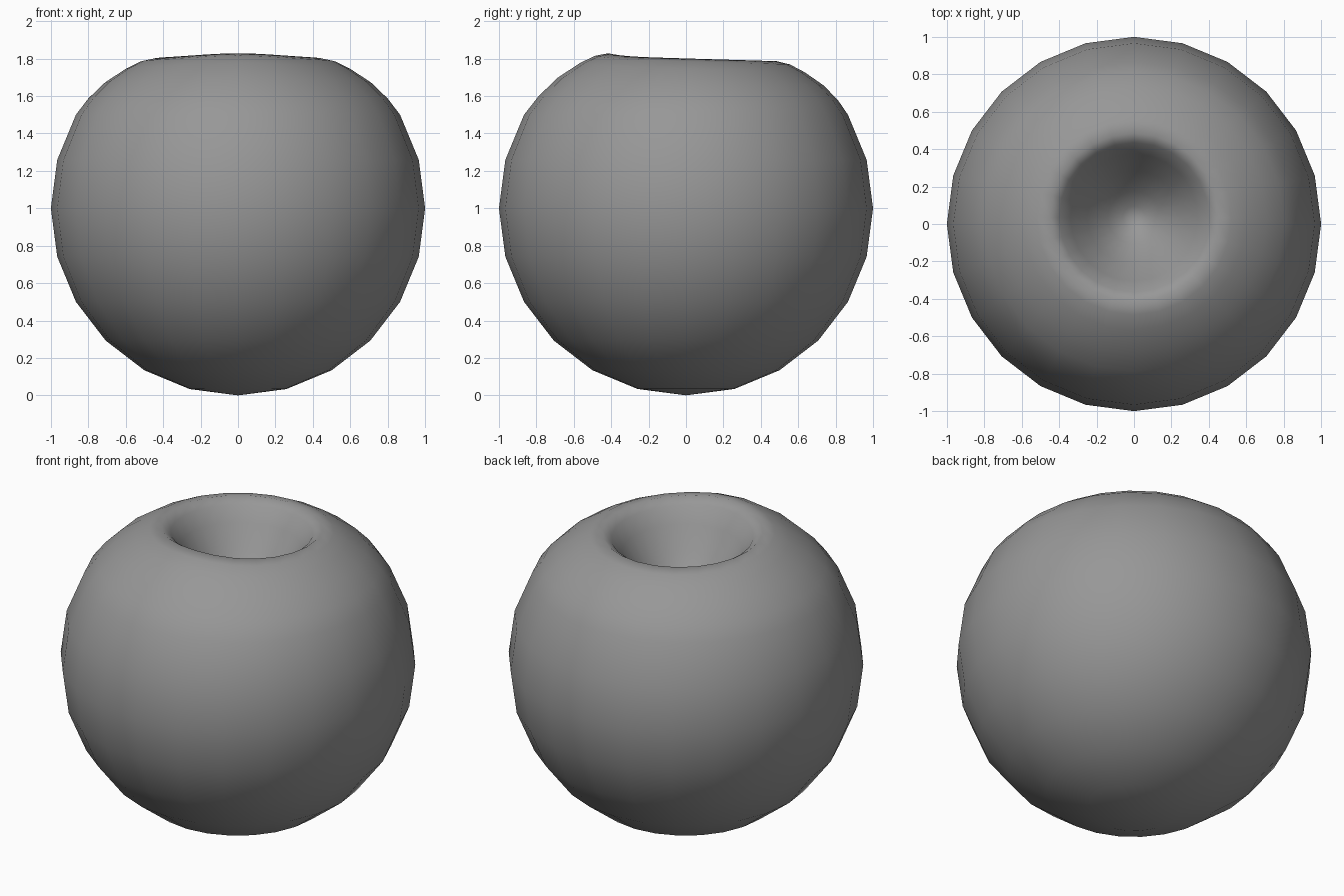
import bpy, bmesh, math

if "Cube" in bpy.data.objects:
    bpy.data.objects.remove(bpy.data.objects["Cube"])

SEGMENTS = 24

# Profile (radius, height): round body, soft rim, then the hollow
profile = [(math.sin(math.radians(a)), 1 - math.cos(math.radians(a)))
           for a in range(15, 121, 15)]
profile += [(0.80, 1.59), (0.71, 1.68), (0.60, 1.755), (0.52, 1.795), (0.45, 1.81),
            (0.40, 1.775), (0.34, 1.69), (0.25, 1.555), (0.14, 1.42), (0.06, 1.36)]


def place(r, z, angle):
    """Revolve a profile point; the rim leans, peaks at the front and sits to the back."""
    w = min(1, max(0, (z - 1.5) / 0.25)) if r > 0.45 else 1
    if z < 1.3:
        w = 0
    x, y = r * math.cos(angle), r * math.sin(angle)
    peak = 0.015 * max(0, -math.sin(angle)) ** 6 * (r > 0.35)
    return (x, y + 0.035 * w, z + w * (peak - 0.01 - 0.03 * y))


bm = bmesh.new()
rings = [[bm.verts.new(place(r, z, 2 * math.pi * i / SEGMENTS)) for i in range(SEGMENTS)]
         for r, z in profile]
for low, high in zip(rings, rings[1:]):
    for i in range(SEGMENTS):
        j = (i + 1) % SEGMENTS
        bm.faces.new((low[i], low[j], high[j], high[i]))

# Close the base and the bottom of the hollow
base = bm.verts.new((0, 0, 0))
pit = bm.verts.new((0, 0.035, 1.33))
for i in range(SEGMENTS):
    j = (i + 1) % SEGMENTS
    bm.faces.new((base, rings[0][j], rings[0][i]))
    bm.faces.new((pit, rings[-1][i], rings[-1][j]))
bmesh.ops.recalc_face_normals(bm, faces=bm.faces)
for f in bm.faces:
    f.smooth = True

mesh = bpy.data.meshes.new("hollowed_ball")
bm.to_mesh(mesh)
bm.free()
ball = bpy.data.objects.new("hollowed_ball", mesh)
bpy.context.collection.objects.link(ball)

# Dark grey surface
grey = bpy.data.materials.new("dark_grey")
grey.diffuse_color = (0.31, 0.31, 0.31, 1)
grey.use_nodes = True
grey.node_tree.nodes["Principled BSDF"].inputs["Base Color"].default_value = grey.diffuse_color
mesh.materials.append(grey)
